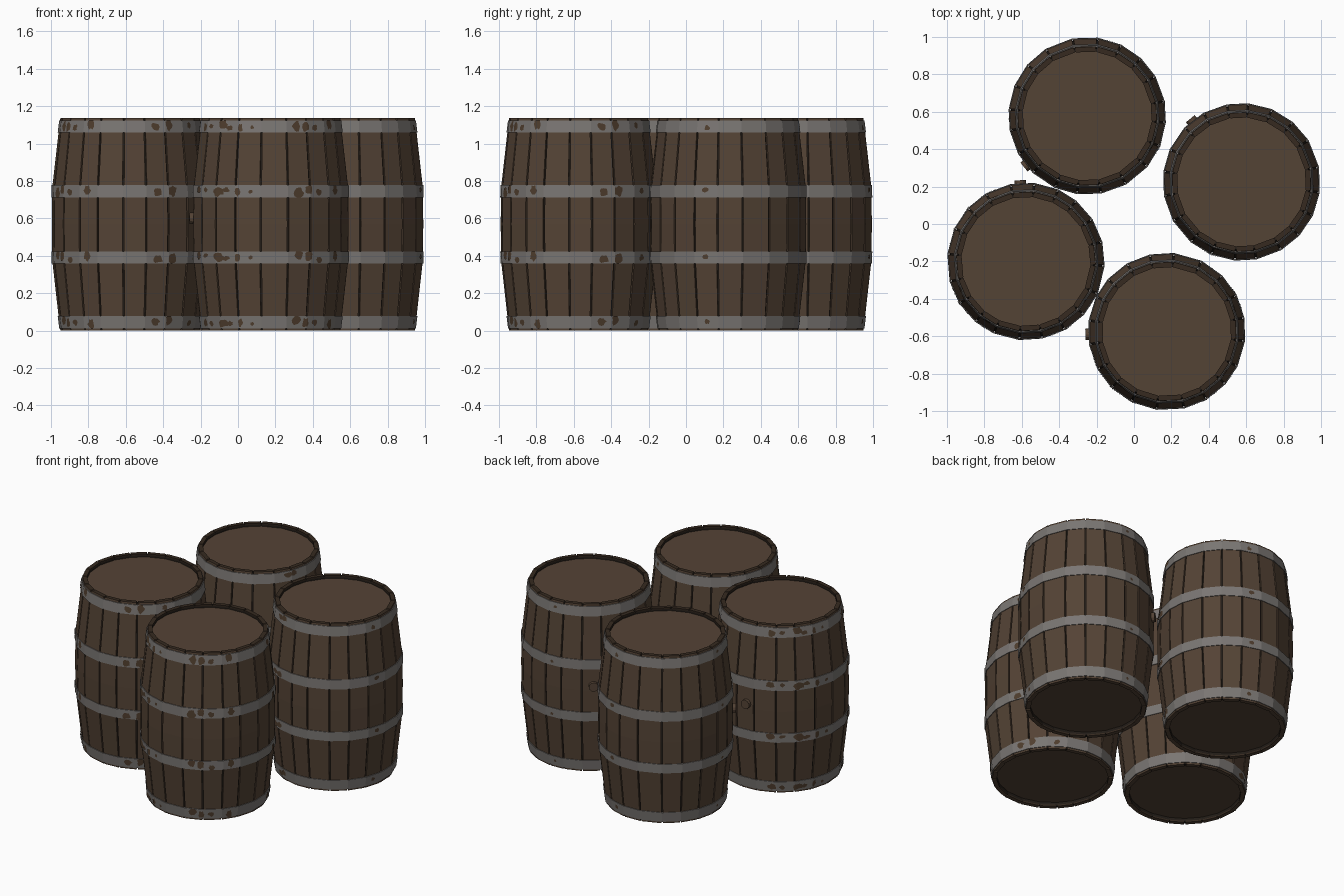
import bpy, bmesh, math, random
from mathutils import Matrix, Vector

if "Cube" in bpy.data.objects:
    bpy.data.objects.remove(bpy.data.objects["Cube"])

random.seed(4)
N = 20                      # staves per barrel
H = 1.137                   # barrel height
PROFILE = [(0, .373), (.07, .382), (.37, .416), (.57, .419),
           (.77, .416), (H - .07, .382), (H, .373)]
HOOPS = [(.012, .078), (.36, .422), (.713, .778), (1.06, 1.124)]


def material(name, rgb):
    m = bpy.data.materials.new(name)
    lin = [((c / 255 + .055) / 1.055) ** 2.4 for c in rgb]
    m.diffuse_color = (*lin, 1)
    m.use_nodes = True
    m.node_tree.nodes["Principled BSDF"].inputs["Base Color"].default_value = m.diffuse_color
    return m


WOOD = material("brown_wood", (84, 67, 53))
DARK = material("dark_wood", (54, 42, 32))
GAP = material("gap_black", (34, 28, 23))
METAL = material("grey_iron", (122, 118, 115))
RUST = material("rust_brown", (80, 62, 46))

# Slightly uneven stave boundaries
angles = [2 * math.pi * (i - .5 + random.uniform(-.12, .12)) / N for i in range(N)]
angles.append(angles[0] + 2 * math.pi)


def radius(z):
    for (z0, r0), (z1, r1) in zip(PROFILE, PROFILE[1:]):
        if z <= z1:
            return r0 + (r1 - r0) * (z - z0) / (z1 - z0)
    return PROFILE[-1][1]


def polar(r, a, z):
    return Vector((r * math.cos(a), r * math.sin(a), z))


def facet_point(a, z, off):
    """Point on the flat stave facet at angle a, lifted by off."""
    while a < angles[0]:
        a += 2 * math.pi
    while a >= angles[-1]:
        a -= 2 * math.pi
    i = max(k for k in range(N) if angles[k] <= a)
    half, mid = (angles[i + 1] - angles[i]) / 2, (angles[i + 1] + angles[i]) / 2
    return polar((radius(z) + off) * math.cos(half) / math.cos(a - mid), a, z)


def finish(bm, name, mats, recalc=True):
    if recalc:
        bmesh.ops.recalc_face_normals(bm, faces=bm.faces)
    me = bpy.data.meshes.new(name)
    bm.to_mesh(me)
    bm.free()
    for m in mats:
        me.materials.append(m)
    return name, me


def loft(bm, rings, closed=False, mat=0):
    """Join vertex rings with quads; optionally close the loop of rings."""
    pairs = list(zip(rings, rings[1:])) + ([(rings[-1], rings[0])] if closed else [])
    for a, b in pairs:
        for i in range(len(a)):
            j = (i + 1) % len(a)
            bm.faces.new((a[i], a[j], b[j], b[i])).material_index = mat


def staves():
    bm = bmesh.new()
    for i in range(N):
        g = .011
        a0, a1 = angles[i] + g, angles[i + 1] - g
        rings = [[bm.verts.new(polar(q, a, z)) for q, a in
                  ((r, a0), (r, a1), (r - .028, a1), (r - .028, a0))] for z, r in PROFILE]
        loft(bm, rings)
        bm.faces.new(rings[0][::-1])
        bm.faces.new(rings[-1]).material_index = 1
    bm.normal_update()
    for f in bm.faces:      # inside of the rim is dark
        c = f.calc_center_median()
        if Vector((f.normal.x, f.normal.y)).dot(Vector((c.x, c.y)).normalized()) < -.8:
            f.material_index = 1
    return finish(bm, "staves", [WOOD, DARK])


def core():
    # dark lining seen between the staves
    bm = bmesh.new()
    pts = [(z, r - .01) for z, r in PROFILE]
    pts[0], pts[-1] = (.006, pts[0][1]), (H - .006, pts[-1][1])
    pts = [(.03, .347)] + [(.006, .347)] + pts + [(H - .006, .347), (H - .03, .347)]
    loft(bm, [[bm.verts.new(polar(r, a, z)) for a in angles[:N]] for z, r in pts])
    return finish(bm, "stave_gaps", [GAP])


def heads():
    # recessed lid and base
    bm = bmesh.new()
    for z in (.028, H - .022):
        vs = [bm.verts.new(polar(.35, a, z)) for a in angles[:N]]
        f = bm.faces.new(vs)
        if z < .5:
            f.normal_flip()
    return finish(bm, "heads", [WOOD], False)


def hoops():
    bm = bmesh.new()
    for z0, z1 in HOOPS:
        loft(bm, [[bm.verts.new(polar(radius(z) + o, a, z)) for a in angles[:N]]
                  for z, o in ((z0, -.004), (z0, .005), (z1, .005), (z1, -.004))], True)
    return finish(bm, "hoops", [METAL])


def rust(spots):
    # thin irregular patches: (angle, half width, half height)
    bm = bmesh.new()
    for deg, w, h in spots:
        for z0, z1 in HOOPS:
            zc = (z0 + z1) / 2 + random.uniform(-.012, .012)
            wob = [random.uniform(.7, 1.15) for _ in range(12)]

            def ring(s):
                out = []
                for k, q in enumerate(wob):
                    t = 2 * math.pi * k / 12
                    z = min(z1, max(z0, zc + s * q * h * math.sin(t)))
                    a = math.radians(deg) + s * q * w * math.cos(t) / .41
                    out.append(bm.verts.new(facet_point(a, z, .0075)))
                return out
            inner, outer = ring(.5), ring(1)
            loft(bm, [outer, inner])
            mid = bm.verts.new(facet_point(math.radians(deg), zc, .0075))
            for k in range(12):
                bm.faces.new((inner[k], inner[(k + 1) % 12], mid))
    bm.normal_update()
    for f in bm.faces:
        c = f.calc_center_median()
        if f.normal.x * c.x + f.normal.y * c.y < 0:
            f.normal_flip()
    return finish(bm, "rust_patches", [RUST], False)


def bung():
    bm = bmesh.new()
    bmesh.ops.create_cone(bm, cap_ends=True, segments=12, radius1=.032, radius2=.03, depth=.04,
                          matrix=Matrix.Translation((.415, 0, .6)) @ Matrix.Rotation(math.pi / 2, 4, 'Y'))
    return finish(bm, "bung", [WOOD])


parts = [staves(), core(), heads(), hoops(), bung()]
heavy = rust([(22, .03, .022), (32, .02, .014), (46, .035, .024), (53, .024, .014),
              (63, .015, .024), (73, .011, .011), (109, .026, .03), (117, .022, .026),
              (126, .02, .018), (143, .022, .03), (197, .028, .022), (209, .026, .032),
              (232, .02, .018)])
light = rust([(115, .034, .018), (121, .022, .02), (214, .017, .014), (-37, .012, .01)])

# Four barrels: position, turn of the bung, rust set
for label, x, y, turn, spots in (("back", -.25, .578, 219, light), ("right", .575, .225, 129, light),
                                 ("left", -.578, -.2, 94, heavy), ("front", .175, -.575, 182, heavy)):
    for name, me in parts + [spots]:
        ob = bpy.data.objects.new(f"{label}_barrel_{name}", me)
        ob.location = (x, y, 0)
        ob.rotation_euler.z = math.radians(turn)
        bpy.context.collection.objects.link(ob)
